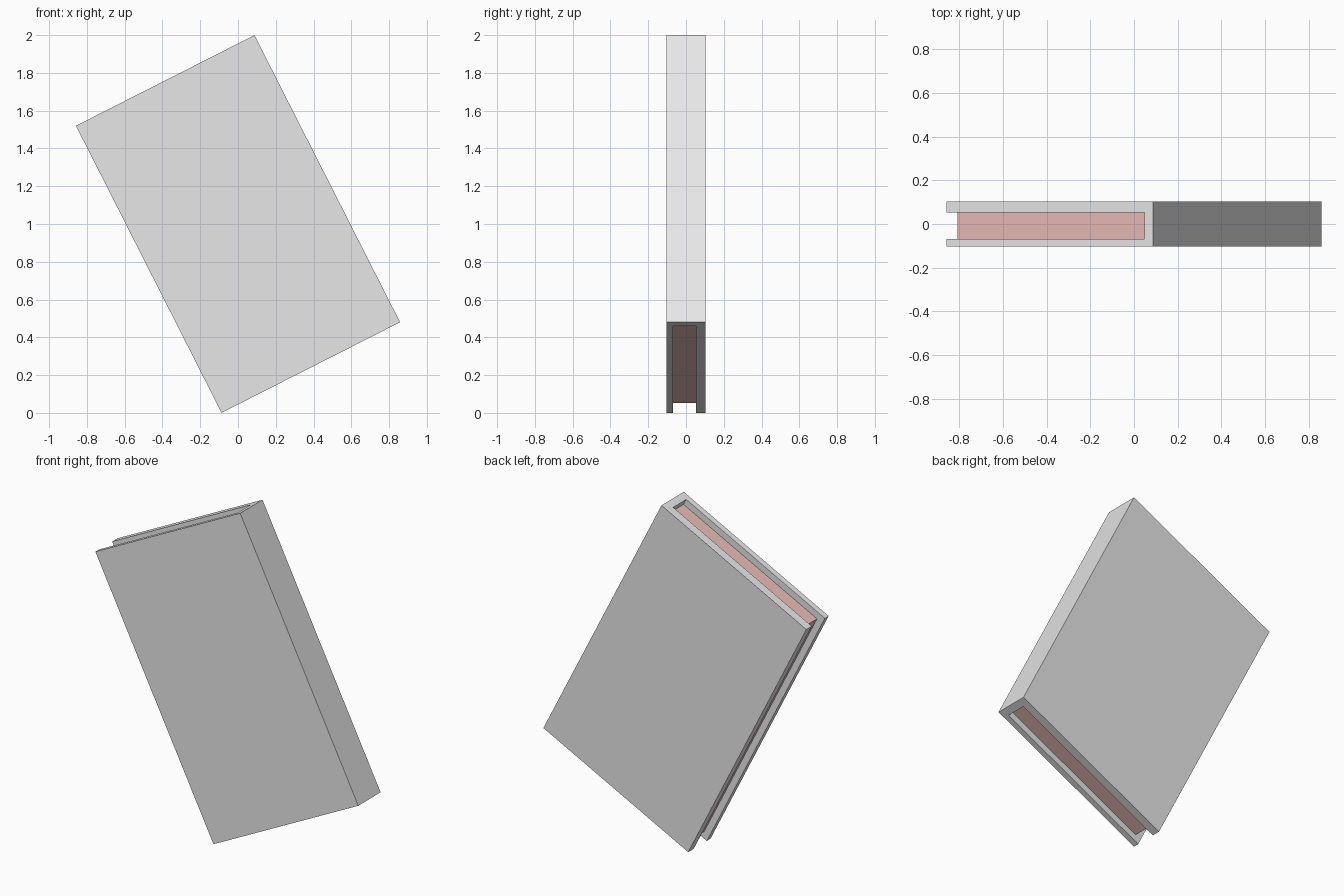
import bpy
import bmesh
import math
from mathutils import Matrix

cube = bpy.data.objects.get("Cube")
if cube:
    bpy.data.objects.remove(cube, do_unlink=True)

WIDTH, HEIGHT, DEPTH = 1.06, 1.704, 0.208
SPINE, RECESS = 0.045, 0.038
FRONT_INNER, BACK_INNER = -0.069, 0.053
TILT = math.radians(26.9)


def material(name, rgb):
    mat = bpy.data.materials.new(name)
    mat.use_nodes = True
    colour = (*rgb, 1.0)
    mat.diffuse_color = colour
    mat.node_tree.nodes["Principled BSDF"].inputs["Base Color"].default_value = colour
    return mat


def extruded(name, profile, height, mat):
    """Raise an outline to the given height, centred, then tilt it."""
    bm = bmesh.new()
    base = bm.faces.new([bm.verts.new((x, y, -height / 2)) for x, y in profile])
    walls = bmesh.ops.extrude_face_region(bm, geom=[base])
    top = [v for v in walls["geom"] if isinstance(v, bmesh.types.BMVert)]
    bmesh.ops.translate(bm, verts=top, vec=(0, 0, height))
    bmesh.ops.recalc_face_normals(bm, faces=bm.faces)
    mesh = bpy.data.meshes.new(name)
    bm.to_mesh(mesh)
    bm.free()
    mesh.materials.append(mat)
    obj = bpy.data.objects.new(name, mesh)
    obj.matrix_world = Matrix.Translation((0, 0, 1)) @ Matrix.Rotation(-TILT, 4, "Y")
    bpy.context.collection.objects.link(obj)
    return obj


cover_grey = material("cover grey", (0.8, 0.8, 0.8))
page_pink = material("page pink", (0.96, 0.6, 0.55))

# Cover: front board, spine and back board as one U-shaped outline
w, d = WIDTH / 2, DEPTH / 2
inner = w - SPINE
extruded("book_cover", [
    (-w, -d), (w, -d), (w, d), (-w, d),
    (-w, BACK_INNER), (inner, BACK_INNER),
    (inner, FRONT_INNER), (-w, FRONT_INNER),
], HEIGHT, cover_grey)

# Page block, set back from the three open edges
fore = -w + RECESS
extruded("page_block", [
    (fore, FRONT_INNER), (inner, FRONT_INNER),
    (inner, BACK_INNER), (fore, BACK_INNER),
], HEIGHT - 2 * RECESS, page_pink)
